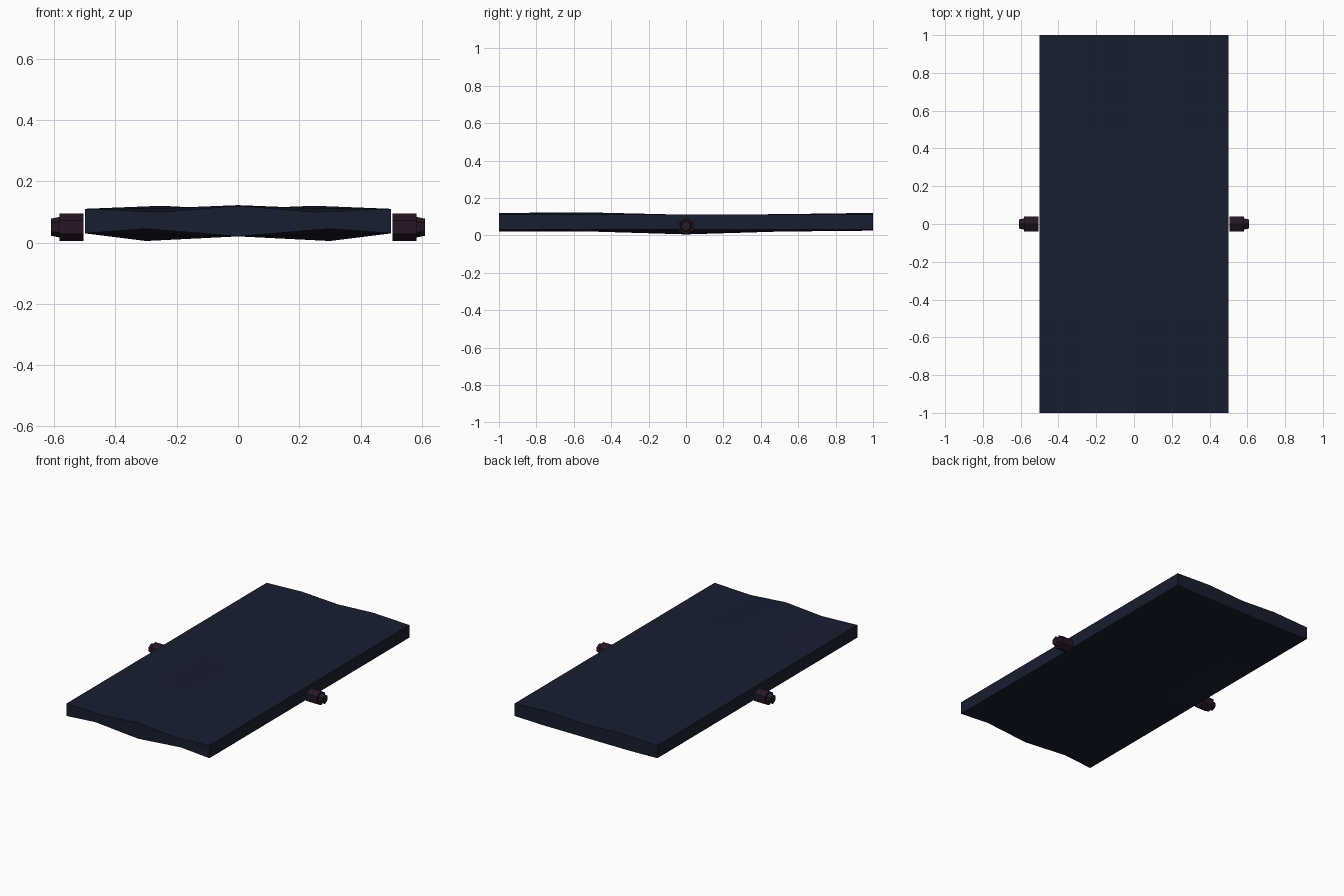
import bpy, bmesh, math
from mathutils import Matrix

if "Cube" in bpy.data.objects:
    bpy.data.objects.remove(bpy.data.objects["Cube"])


def material(name, color):
    m = bpy.data.materials.new(name)
    m.diffuse_color = (*color, 1)
    m.use_nodes = True
    m.node_tree.nodes["Principled BSDF"].inputs["Base Color"].default_value = m.diffuse_color
    return m


def finish(name, bm, mat):
    bmesh.ops.recalc_face_normals(bm, faces=bm.faces)
    me = bpy.data.meshes.new(name)
    bm.to_mesh(me)
    bm.free()
    me.materials.append(mat)
    ob = bpy.data.objects.new(name, me)
    bpy.context.collection.objects.link(ob)


navy = material("navy", (0.009, 0.013, 0.030))
plum = material("plum", (0.020, 0.008, 0.018))

# Slab: uneven top and bottom, heights at edge / quarter / centre per row
ys = [-1, -0.5, 0, 0.5, 1]
top = [(.11, .10, .12), (.11, .112, .122), (.11, .11, .11), (.11, .113, .11), (.11, .12, .107)]
low = [(.03, .045, .02), (.03, .025, .02), (.03, .005, .02), (.03, .02, .02), (.03, .025, .025)]


def grid(bm, rows, qx):
    xs = [-0.5, -qx, 0, qx, 0.5]
    vs = [[bm.verts.new((x, y, r[2 - abs(i - 2)])) for i, x in enumerate(xs)]
          for y, r in zip(ys, rows)]
    for a, b in zip(vs, vs[1:]):
        for i in range(4):
            bm.faces.new((a[i], a[i + 1], b[i + 1], b[i]))
    return vs[0] + [r[4] for r in vs[1:]] + vs[4][3::-1] + [r[0] for r in vs[3:0:-1]]


bm = bmesh.new()
t, b = grid(bm, top, 0.25), grid(bm, low, 0.3)
for i in range(len(t)):
    j = (i + 1) % len(t)
    bm.faces.new((b[i], b[j], t[j], t[i]))
finish("slab", bm, navy)

# Hexagonal side pegs with a smaller stepped tip
for side, name in ((-1, "left_peg"), (1, "right_peg")):
    bm = bmesh.new()
    for x0, x1, r0, r1 in ((.505, .582, .045, .045), (.58, .61, .034, .028)):
        rot = Matrix.Rotation(side * math.pi / 2, 4, 'Y')
        mat = Matrix.Translation((side * (x0 + x1) / 2, 0, .05)) @ rot
        bmesh.ops.create_cone(bm, cap_ends=True, segments=6, radius1=r0, radius2=r1,
                              depth=x1 - x0, matrix=mat @ Matrix.Rotation(math.pi / 6, 4, 'Z'))
    finish(name, bm, plum)
